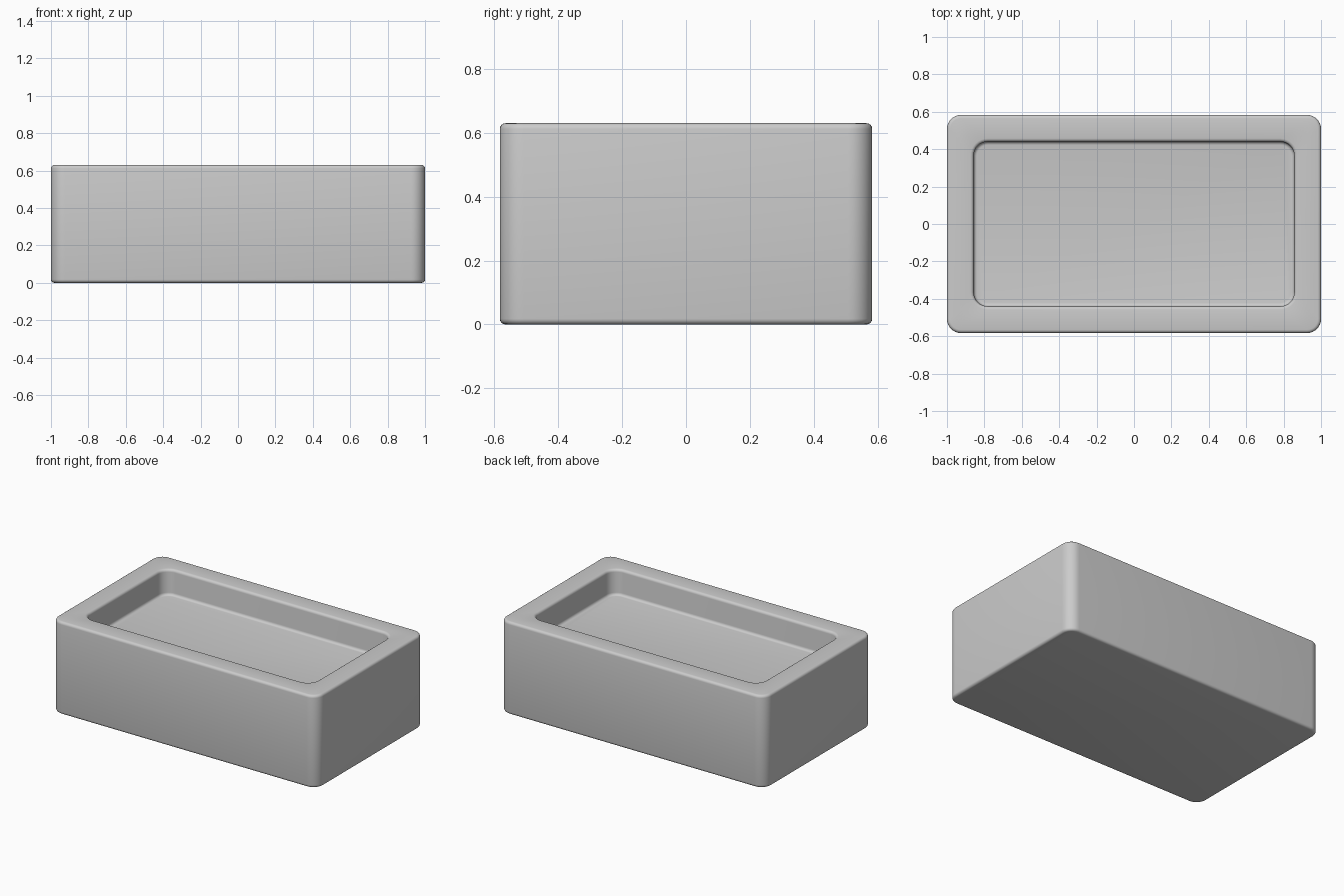
import bpy, bmesh, math

if "Cube" in bpy.data.objects:
    bpy.data.objects.remove(bpy.data.objects["Cube"])

W, D, H = 1.0, 0.583, 0.63      # half width, half depth, height
RIM, FLOOR = 0.143, 0.455       # rim width, height of the recess floor
CORNER, B = 0.075, 0.018        # corner radius, edge rounding
STEPS, ARC = 8, 4


def ring(bm, inset, z, radius):
    """Rounded-rectangle loop of vertices."""
    x, y = W - inset - radius, D - inset - radius
    verts = []
    for i, (sx, sy) in enumerate([(1, 1), (-1, 1), (-1, -1), (1, -1)]):
        for k in range(STEPS + 1):
            a = math.pi / 2 * (i + k / STEPS)
            verts.append(bm.verts.new((sx * x + radius * math.cos(a),
                                       sy * y + radius * math.sin(a), z)))
    return verts


def fillet(cx, cz, start, end):
    """Quarter-round in (inset, height) space, angles in degrees."""
    angles = [math.radians(start + (end - start) * k / ARC) for k in range(ARC + 1)]
    return [(cx + B * math.cos(a), cz + B * math.sin(a)) for a in angles]


# Wall profile: base edge, outer rim edge, inner rim edge, recess floor edge
outer = fillet(B, B, 270, 180) + fillet(B, H - B, 180, 90)
inner = fillet(RIM - B, H - B, 90, 0) + fillet(RIM + B, FLOOR + B, 180, 270)

bm = bmesh.new()
rings = [ring(bm, p, z, CORNER - p) for p, z in outer]
rings += [ring(bm, p, z, CORNER + RIM - p) for p, z in inner]
for low, high in zip(rings, rings[1:]):
    n = len(low)
    for i in range(n):
        j = (i + 1) % n
        bm.faces.new((low[i], low[j], high[j], high[i]))
bm.faces.new(rings[0])       # underside
bm.faces.new(rings[-1])      # recess floor
bmesh.ops.recalc_face_normals(bm, faces=bm.faces)

mesh = bpy.data.meshes.new("recessed_block")
bm.to_mesh(mesh)
bm.free()
block = bpy.data.objects.new("recessed_block", mesh)
bpy.context.collection.objects.link(block)
bpy.context.view_layer.objects.active = block
block.select_set(True)
bpy.ops.object.shade_smooth_by_angle(angle=math.radians(40))
